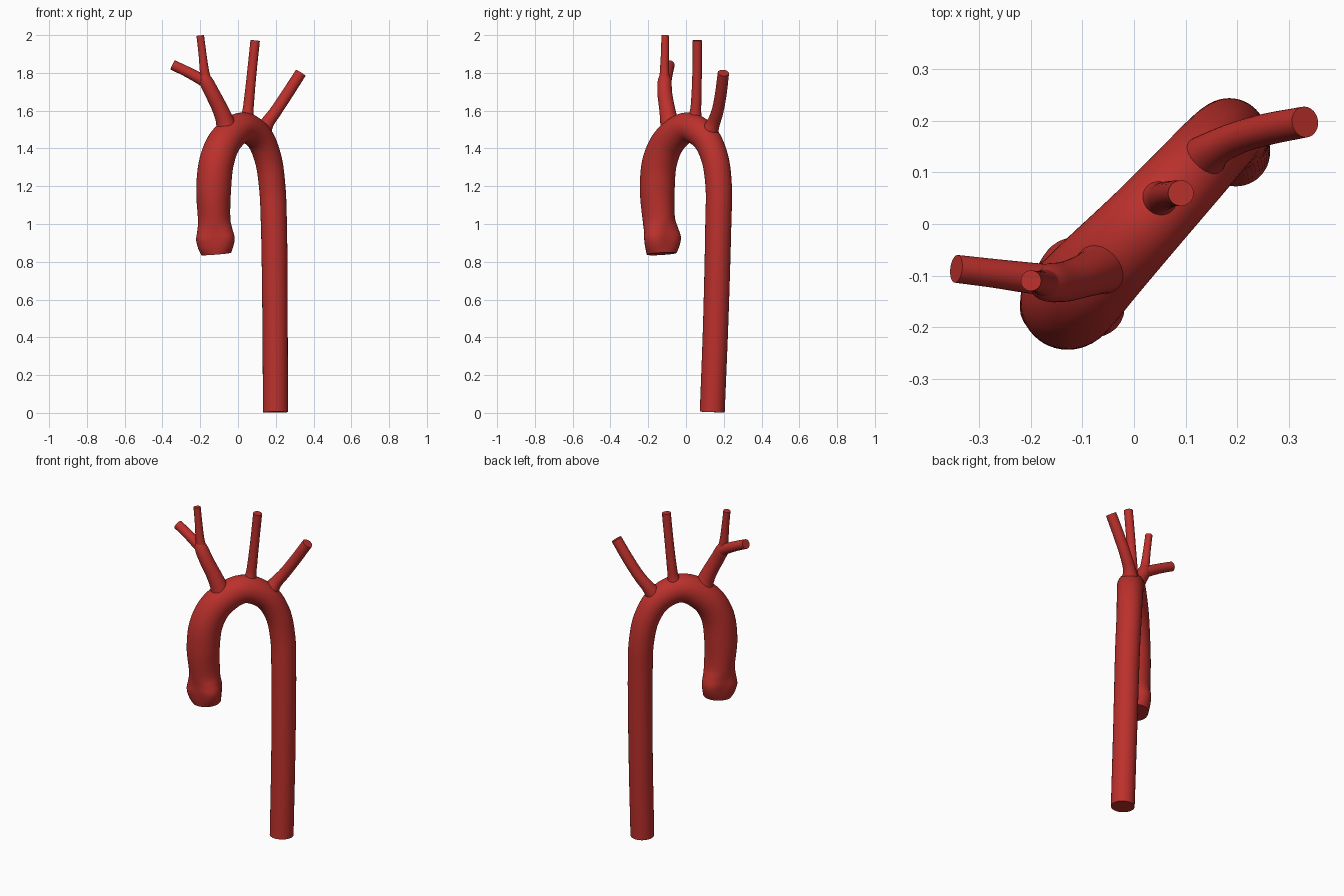
import bpy, bmesh, math
from mathutils import Vector

if "Cube" in bpy.data.objects:
    bpy.data.objects.remove(bpy.data.objects["Cube"])

red = bpy.data.materials.new("artery_red")
red.diffuse_color = (0.50, 0.03, 0.025, 1)
red.use_nodes = True
red.node_tree.nodes["Principled BSDF"].inputs["Base Color"].default_value = red.diffuse_color


def spline(pts, steps):
    """Catmull-Rom through (x, y, z, radius, lobe) points."""
    pts = [Vector(p) for p in pts]
    pts = [2 * pts[0] - pts[1]] + pts + [2 * pts[-1] - pts[-2]]
    out = []
    for i in range(1, len(pts) - 2):
        a, b, c, d = pts[i - 1:i + 3]
        # centripetal knots keep uneven spacing free of overshoot
        k = [0.0]
        for u, v in ((a, b), (b, c), (c, d)):
            k.append(k[-1] + max((v - u).length, 1e-4) ** 0.5)
        m1 = (k[2] - k[1]) * ((b - a) / k[1] - (c - a) / k[2] + (c - b) / (k[2] - k[1]))
        m2 = (k[2] - k[1]) * ((c - b) / (k[2] - k[1]) - (d - b) / (k[3] - k[1]) + (d - c) / (k[3] - k[2]))
        for s in range(steps):
            t = s / steps
            out.append((2*t**3 - 3*t**2 + 1) * b + (t**3 - 2*t**2 + t) * m1
                       + (3*t**2 - 2*t**3) * c + (t**3 - t**2) * m2)
    out.append(pts[-2])
    return out


def vessel(name, pts, sides=32, steps=8):
    """Capped tube swept along a path; lobe > 0 gives a three-lobed section."""
    rows = spline([tuple(p) + (0,) * (5 - len(p)) for p in pts], steps)
    pos = [Vector(r[:3]) for r in rows]
    bm = bmesh.new()
    side = Vector((1, 0, 0))
    rings = []
    for i, (p, r) in enumerate(zip(pos, rows)):
        tan = (pos[min(i + 1, len(pos) - 1)] - pos[max(i - 1, 0)]).normalized()
        side = (side - tan * side.dot(tan)).normalized()
        up = tan.cross(side)
        ring = []
        for j in range(sides):
            a = 2 * math.pi * j / sides
            rad = r[3] + r[4] * math.cos(3 * (a - math.pi / 2))
            ring.append(bm.verts.new(p + rad * (math.cos(a) * side + math.sin(a) * up)))
        rings.append(ring)
    for lo, hi in zip(rings, rings[1:]):
        for j in range(sides):
            k = (j + 1) % sides
            bm.faces.new((lo[j], lo[k], hi[k], hi[j]))
    bm.faces.new(rings[0][::-1])
    bm.faces.new(rings[-1])
    bmesh.ops.recalc_face_normals(bm, faces=bm.faces)
    me = bpy.data.meshes.new(name)
    bm.to_mesh(me)
    bm.free()
    me.materials.append(red)
    ob = bpy.data.objects.new(name, me)
    bpy.context.collection.objects.link(ob)
    bpy.ops.object.select_all(action='DESELECT')
    bpy.context.view_layer.objects.active = ob
    ob.select_set(True)
    bpy.ops.object.shade_smooth_by_angle(angle=math.radians(40))
    return ob


# Aorta: lobed root, ascending limb, arch and descending limb
vessel("aorta", [
    (-0.115, -0.132, 0.842, 0.079, 0.003), (-0.118, -0.134, 0.88, 0.091, 0.009),
    (-0.120, -0.136, 0.925, 0.097, 0.012), (-0.123, -0.139, 0.97, 0.091, 0.007),
    (-0.126, -0.143, 1.02, 0.086), (-0.129, -0.152, 1.18, 0.092),
    (-0.113, -0.139, 1.33, 0.092), (-0.068, -0.090, 1.44, 0.088),
    (0.025, 0.008, 1.511, 0.080), (0.110, 0.100, 1.46, 0.075),
    (0.158, 0.152, 1.35, 0.072), (0.181, 0.173, 1.20, 0.070),
    (0.190, 0.171, 1.00, 0.069), (0.196, 0.158, 0.50, 0.067),
    (0.198, 0.139, 0.004, 0.066)], sides=48)

# Brachiocephalic trunk with its fork
vessel("brachiocephalic_trunk", [
    (-0.055, -0.075, 1.47, 0.066), (-0.068, -0.088, 1.54, 0.049),
    (-0.095, -0.100, 1.61, 0.042), (-0.135, -0.112, 1.69, 0.039),
    (-0.168, -0.114, 1.755, 0.036), (-0.178, -0.114, 1.785, 0.026), (-0.182, -0.114, 1.80, 0.012)])
vessel("right_subclavian_artery", [
    (-0.150, -0.110, 1.735, 0.030), (-0.200, -0.105, 1.768, 0.030),
    (-0.270, -0.096, 1.806, 0.028), (-0.345, -0.087, 1.842, 0.027)])
vessel("right_carotid_artery", [
    (-0.160, -0.113, 1.73, 0.030), (-0.176, -0.114, 1.80, 0.025),
    (-0.188, -0.112, 1.90, 0.021), (-0.200, -0.110, 1.998, 0.020)])

# Left carotid and left subclavian
vessel("left_carotid_artery", [
    (0.045, 0.042, 1.53, 0.048), (0.052, 0.050, 1.59, 0.031),
    (0.060, 0.055, 1.67, 0.027), (0.075, 0.059, 1.82, 0.025), (0.091, 0.060, 1.972, 0.025)])
vessel("left_subclavian_artery", [
    (0.125, 0.118, 1.475, 0.050), (0.155, 0.145, 1.535, 0.036),
    (0.195, 0.165, 1.59, 0.032), (0.255, 0.183, 1.68, 0.031), (0.332, 0.198, 1.80, 0.030)])
